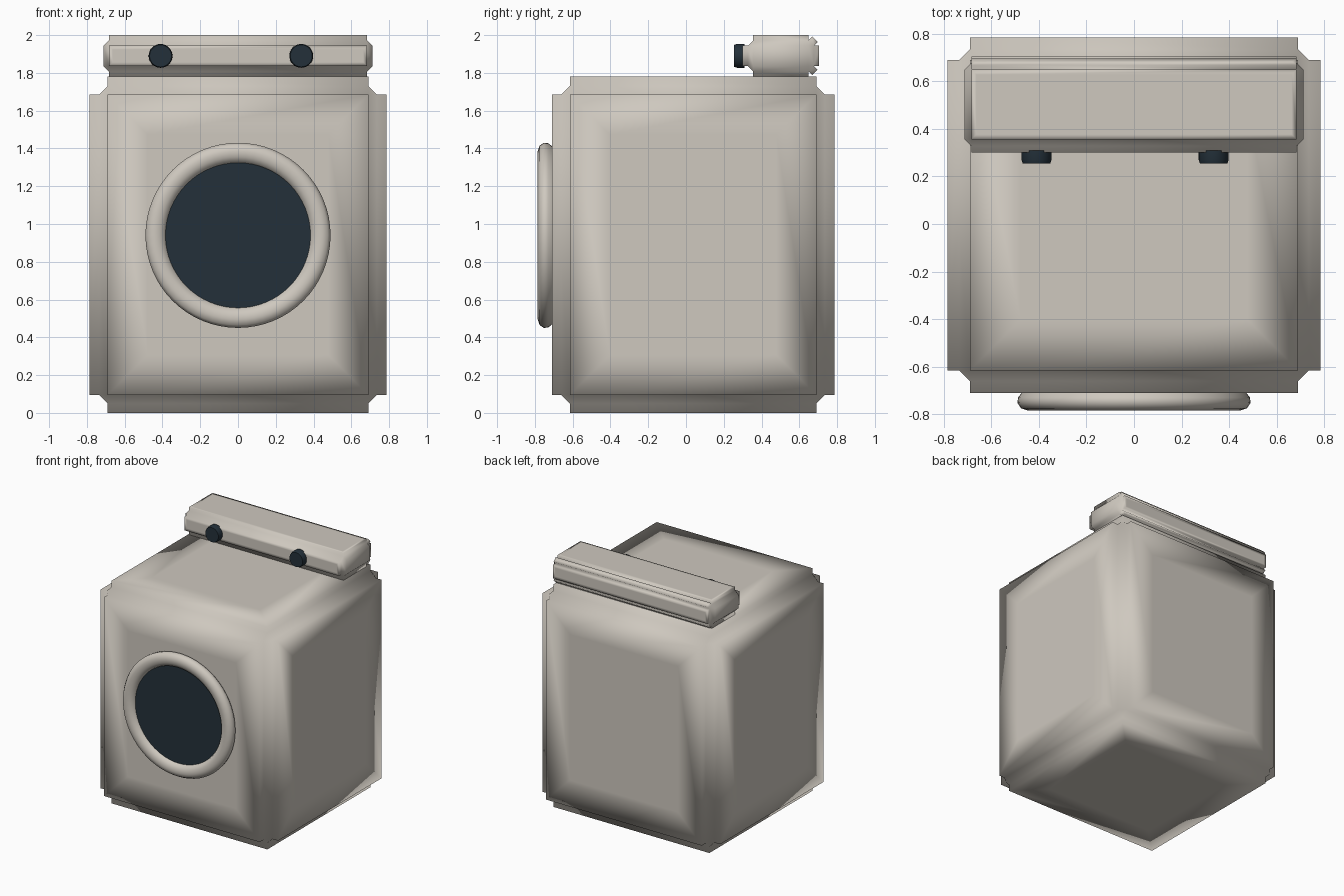
import bpy, bmesh, math
from mathutils import Matrix, Vector

old = bpy.data.objects.get("Cube")
if old:
    bpy.data.objects.remove(old, do_unlink=True)


def make_material(name, color):
    mat = bpy.data.materials.new(name)
    mat.use_nodes = True
    mat.diffuse_color = (*color, 1)
    mat.node_tree.nodes["Principled BSDF"].inputs["Base Color"].default_value = (*color, 1)
    return mat


enamel = make_material("warm white enamel", (0.62, 0.58, 0.52))
dark = make_material("dark blue glass", (0.017, 0.03, 0.042))


def finish(bm, name, mat):
    bmesh.ops.recalc_face_normals(bm, faces=bm.faces)
    mesh = bpy.data.meshes.new(name)
    bm.to_mesh(mesh)
    bm.free()
    mesh.materials.append(mat)
    mesh.shade_smooth()
    obj = bpy.data.objects.new(name, mesh)
    bpy.context.collection.objects.link(obj)
    return obj


def panelled_box(name, low, high, chamfer, raised, inset):
    """Chamfered core whose six sides carry raised panels."""
    low, high = Vector(low), Vector(high)
    size = high - low - Vector((2 * raised,) * 3)
    bm = bmesh.new()
    bmesh.ops.create_cube(bm, size=1)
    bmesh.ops.scale(bm, vec=size, verts=bm.verts)
    bmesh.ops.translate(bm, vec=(low + high) / 2, verts=bm.verts)
    bmesh.ops.bevel(bm, geom=bm.edges[:], offset=chamfer, segments=1,
                    profile=0.5, affect='EDGES')
    sides = sorted(bm.faces, key=lambda f: f.calc_area())[-6:]
    for side in sides:
        normal = side.normal.copy()
        top = bmesh.ops.extrude_discrete_faces(bm, faces=[side])["faces"][0]
        bmesh.ops.translate(bm, vec=normal * raised, verts=top.verts)
        # Flat middle field keeps the soft shading near the panel rim
        bmesh.ops.inset_individual(bm, faces=[top], thickness=inset)
    bmesh.ops.remove_doubles(bm, verts=bm.verts, dist=0.0001)
    return finish(bm, name, enamel)


def lathe_y(name, profile, center, mat, steps, sharp=False):
    """Spin (radius, y) points around the front-to-back axis."""
    bm = bmesh.new()
    verts = [bm.verts.new((r, y, 0)) for r, y in profile]
    edges = [bm.edges.new(pair) for pair in zip(verts, verts[1:])]
    bmesh.ops.spin(bm, geom=verts + edges, cent=(0, 0, 0), axis=(0, 1, 0),
                   angle=math.tau, steps=steps)
    bmesh.ops.remove_doubles(bm, verts=bm.verts, dist=0.0001)
    bmesh.ops.transform(bm, matrix=Matrix.Translation(center), verts=bm.verts)
    obj = finish(bm, name, mat)
    if sharp:
        obj.data.set_sharp_from_angle(angle=math.radians(40))
    return obj


# Cabinet and rear control panel
panelled_box("cabinet", (-0.785, -0.71, 0), (0.785, 0.785, 1.78), 0.045, 0.05, 0.3)
panelled_box("control_panel", (-0.74, 0.30, 1.78), (0.74, 0.705, 2.0), 0.028, 0.028, 0.03)

# Door rim and glass
rim = [(0.465, -0.70), (0.488, -0.73), (0.49, -0.752), (0.475, -0.775), (0.445, -0.785),
       (0.415, -0.78), (0.39, -0.765), (0.38, -0.74), (0.38, -0.70)]
lathe_y("door_rim", rim, (0, 0, 0.94), enamel, 64)
lathe_y("door_glass", [(0, -0.75), (0.385, -0.75), (0.385, -0.70)],
        (0, 0, 0.94), dark, 64, True)

# Dials
dial = [(0, 0.255), (0.058, 0.255), (0.063, 0.27), (0.063, 0.31), (0, 0.31)]
for name, x in (("right_dial", -0.41), ("left_dial", 0.335)):
    lathe_y(name, dial, (x, 0, 1.89), dark, 32, True)
